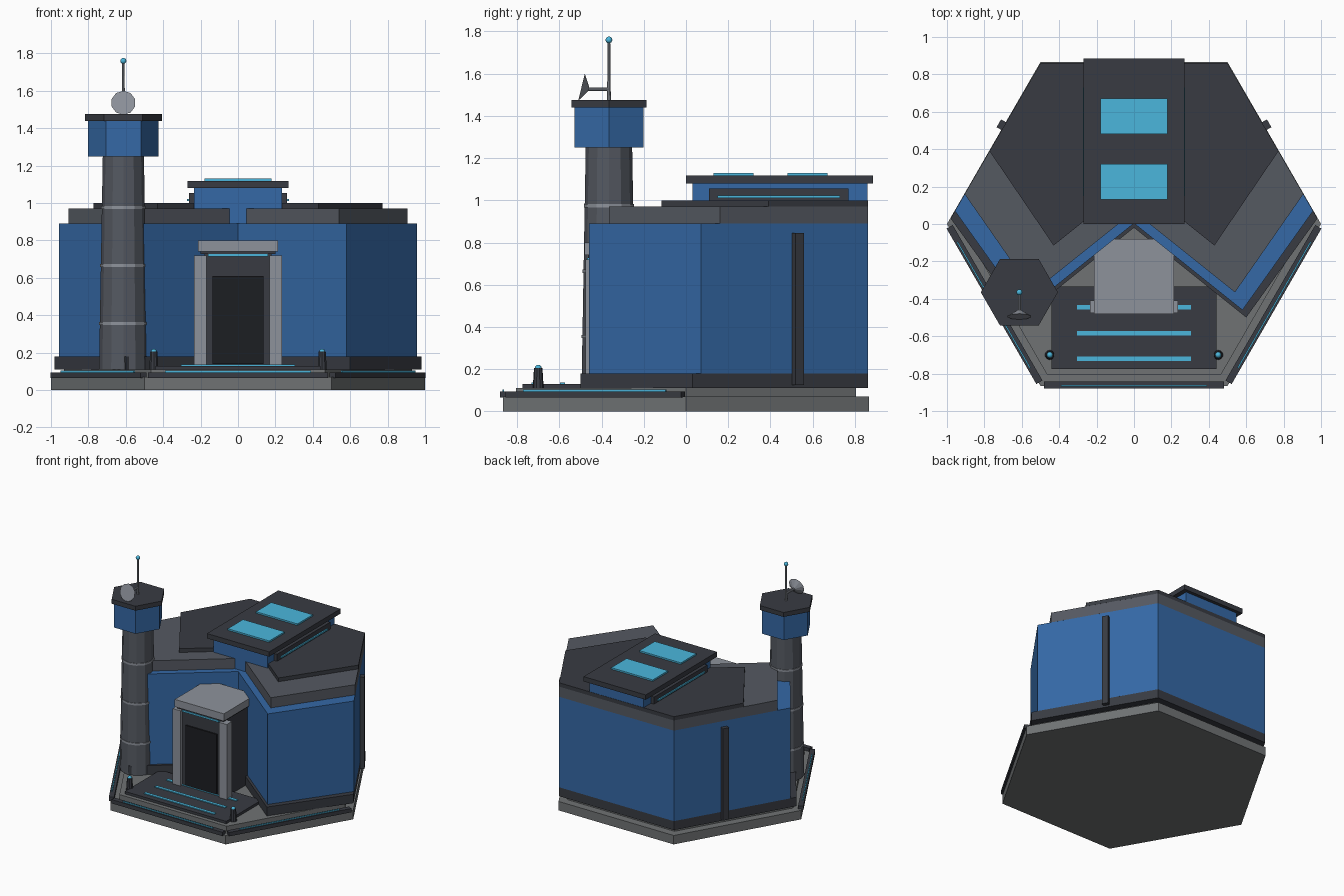
import bpy, bmesh, math
from mathutils import Vector, Matrix

if "Cube" in bpy.data.objects:
    bpy.data.objects.remove(bpy.data.objects["Cube"])

def material(name, rgb):
    m = bpy.data.materials.new(name)
    m.diffuse_color = (*rgb, 1)
    m.use_nodes = True
    m.node_tree.nodes["Principled BSDF"].inputs["Base Color"].default_value = m.diffuse_color
    return m

DARK = material("charcoal", (.04, .044, .055))
BLACK = material("door_black", (.012, .013, .016))
BLUE = material("blue", (.035, .14, .38))
CYAN = material("cyan", (.07, .47, .72))
MID = material("slate", (.09, .10, .12))
LIGHT = material("pale_grey", (.27, .29, .33))
STONE = material("stone", (.16, .17, .175))
R3 = math.sqrt(3)

def finish(bm, name, mat, smooth=False):
    bmesh.ops.recalc_face_normals(bm, faces=bm.faces)
    me = bpy.data.meshes.new(name)
    bm.to_mesh(me)
    bm.free()
    ob = bpy.data.objects.new(name, me)
    bpy.context.collection.objects.link(ob)
    me.materials.append(mat)
    for p in me.polygons:
        p.use_smooth = smooth
    return ob

def prism(name, pts, z0, z1, mat):
    bm = bmesh.new()
    f = bm.faces.new([bm.verts.new((x, y, z0)) for x, y in pts])
    up = bmesh.ops.extrude_face_region(bm, geom=[f])["geom"]
    bmesh.ops.translate(bm, vec=(0, 0, z1 - z0), verts=[v for v in up if isinstance(v, bmesh.types.BMVert)])
    if f.is_valid is False or not any(all(abs(v.co.z - z0) < 1e-6 for v in g.verts) for g in bm.faces):
        bm.faces.new([v for v in bm.verts if abs(v.co.z - z0) < 1e-6])
    return finish(bm, name, mat)

def box(name, x0, x1, y0, y1, z0, z1, mat):
    return prism(name, [(x0, y0), (x1, y0), (x1, y1), (x0, y1)], z0, z1, mat)

def hexagon(r, cx=0, cy=0):
    return [(cx + r * math.cos(i * math.pi / 3), cy + r * math.sin(i * math.pi / 3)) for i in range(6)]

def rod(name, a, b, r1, r2, n, mat):
    a, b = Vector(a), Vector(b)
    bm = bmesh.new()
    rot = (b - a).to_track_quat('Z', 'Y').to_matrix().to_4x4()
    bmesh.ops.create_cone(bm, cap_ends=True, segments=n, radius1=r1, radius2=r2, depth=(b - a).length,
                          matrix=Matrix.Translation((a + b) / 2) @ rot)
    return finish(bm, name, mat)

def ball(name, c, r, mat):
    bm = bmesh.new()
    bmesh.ops.create_uvsphere(bm, u_segments=12, v_segments=8, radius=r, matrix=Matrix.Translation(c))
    return finish(bm, name, mat, True)

def along_edge(name, edge_angle, s0, s1, d0, d1, z0, z1, mat):
    """Box following a hexagon edge: s along the edge, d outward from centre."""
    n = Vector((math.cos(edge_angle), math.sin(edge_angle)))
    t = Vector((-n.y, n.x))
    pts = [tuple(n * d + t * s) for d, s in ((d0, s0), (d1, s0), (d1, s1), (d0, s1))]
    return prism(name, pts, z0, z1, mat)

def notched(name, y_side, corner, z0, z1, mat):
    """Hexagonal storey with a V notch cut in the front."""
    cx, cy = corner
    half = [(.498, .862), (1 - y_side / R3 - .002, y_side), (cx, cy)]
    pts = half + [(0, cy + .8 * cx)] + [(-x, y) for x, y in reversed(half)]
    return prism(name, pts, z0, z1, mat)

# Hexagonal base and illuminated front kerbs
prism("base", hexagon(1), 0, .07, STONE)
prism("base_step", hexagon(.93), .07, .11, STONE)
for i, deg in enumerate((210, 270, 330)):
    a = math.radians(deg)
    along_edge(f"kerb_{i}", a, -.48, .48, .842, .88, .065, .095, DARK)
    along_edge(f"kerb_light_{i}", a, -.39, .39, .862, .87, .095, .104, CYAN)

# Main building storeys
notched("plinth", .03, (.6, -.5), .11, .18, DARK)
notched("walls", .07, (.58, -.46), .18, .89, BLUE)
notched("parapet", .16, (.54, -.365), .89, .97, MID)
notched("roof_deck", .39, (.43, -.115), .97, 1.0, DARK)
for side, deg in (("right", 30), ("left", 150)):
    s = .105 if side == "right" else -.105
    along_edge(f"wall_fin_{side}", math.radians(deg), s - .024, s + .024, .84, .895, .125, .845, DARK)

# Rooftop block with skylights and side light strips
box("rooftop_block", -.235, .235, .03, .86, .89, 1.08, BLUE)
box("rooftop_slab", -.27, .27, 0, .885, 1.08, 1.118, DARK)
for i, y in enumerate((.13, .48)):
    box(f"skylight_{i}", -.18, .18, y, y + .19, 1.115, 1.13, CYAN)
for side in (-1, 1):
    xs = sorted((side * .23, side * .262))
    box("side_vent", *xs, .11, .77, 1.0, 1.055, DARK)
    xs = sorted((side * .255, side * .272))
    box("side_vent_light", *xs, .15, .73, 1.01, 1.022, CYAN)

# Entrance platform
box("platform", -.44, .44, -.775, -.335, .11, .13, DARK)
for i, y in enumerate((-.445, -.585, -.72)):
    box(f"platform_light_{i}", -.305, .305, y - .012, y + .012, .128, .136, CYAN)
for x in (-.45, .45):
    rod("bollard", (x, -.7, .11), (x, -.7, .205), .026, .02, 10, DARK)
    ball("bollard_lamp", (x, -.7, .205), .016, CYAN)

# Entrance portal
box("portal_body", -.18, .18, -.45, -.1, .11, .74, DARK)
box("door", -.135, .135, -.46, -.44, .14, .61, BLACK)
box("door_light", -.16, .16, -.468, -.44, .713, .727, CYAN)
for side in (-1, 1):
    xs = sorted((side * .168, side * .235))
    box("portal_pillar", *xs, -.475, -.41, .13, .72, LIGHT)
box("portal_lintel", -.2, .2, -.465, -.12, .728, .745, DARK)
prism("portal_roof", [(-.213, -.48), (.213, -.48), (.213, -.15), (.14, -.08), (-.14, -.08), (-.213, -.15)],
      .742, .80, LIGHT)

# Watch tower
TX, TY = -.613, -.365
rod("tower_shaft", (TX, TY, .11), (TX, TY, 1.25), .13, .11, 12, MID)
for i, z in enumerate((.355, .665, .975)):
    r = .13 - .02 * (z - .11) / 1.14 + .004
    rod(f"tower_ring_{i}", (TX, TY, z - .008), (TX, TY, z + .008), r, r, 12, LIGHT)
prism("tower_cabin", hexagon(.188, TX, TY), 1.25, 1.445, BLUE)
prism("tower_roof", hexagon(.206, TX, TY), 1.44, 1.475, DARK)
rod("mast", (TX, TY, 1.47), (TX, TY, 1.76), .009, .006, 8, LIGHT)
ball("mast_lamp", (TX, TY, 1.76), .016, CYAN)
rod("dish", (TX, -.495, 1.536), (TX, -.462, 1.528), .066, .012, 10, LIGHT)
rod("dish_arm", (TX, -.47, 1.527), (TX, TY, 1.527), .008, .008, 8, LIGHT)
